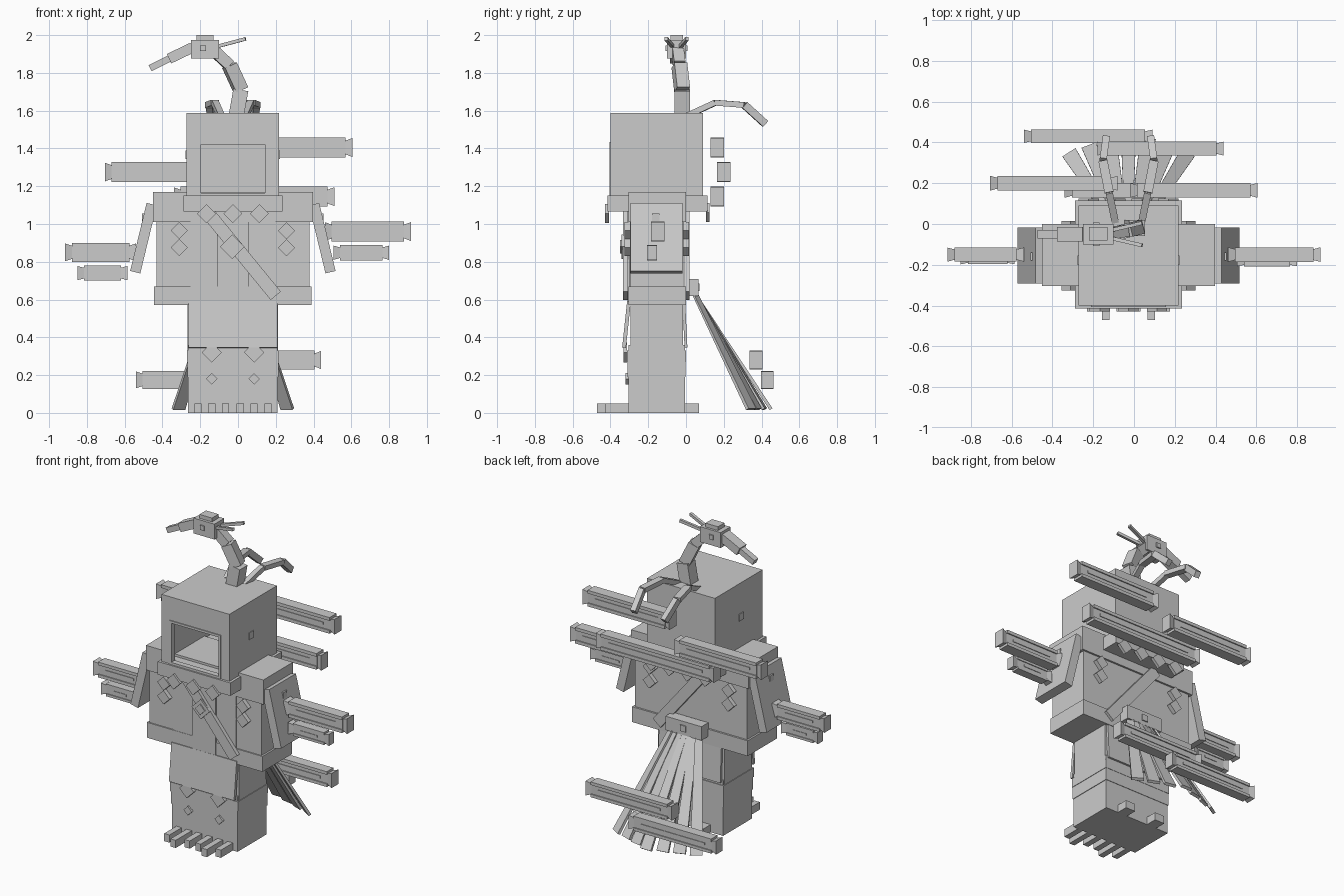
import bpy, bmesh
from mathutils import Vector, Matrix
from math import pi

if "Cube" in bpy.data.objects:
    bpy.data.objects.remove(bpy.data.objects["Cube"], do_unlink=True)

grey = bpy.data.materials.new("plain grey")
grey.use_nodes = True
COLOUR = (0.6, 0.6, 0.6, 1)
grey.diffuse_color = COLOUR
grey.node_tree.nodes["Principled BSDF"].inputs["Base Color"].default_value = COLOUR
CX = -0.027  # middle of the body
SIDES = ((-1, "right"), (1, "left"))


def block(name, size, matrix, taper=1.0):
    """A box with the given size; taper scales its local +Z end."""
    bm = bmesh.new()
    bmesh.ops.create_cube(bm, size=1)
    for v in bm.verts:
        k = taper if v.co.z > 0 else 1
        v.co = matrix @ Vector((v.co.x * size[0] * k, v.co.y * size[1] * k, v.co.z * size[2]))
    mesh = bpy.data.meshes.new(name)
    bm.to_mesh(mesh)
    bm.free()
    mesh.materials.append(grey)
    ob = bpy.data.objects.new(name, mesh)
    bpy.context.collection.objects.link(ob)
    return ob


def box(name, x, y, z):
    spans = (x, y, z)
    mid = Vector([(a + b) / 2 for a, b in spans])
    return block(name, [abs(b - a) for a, b in spans], Matrix.Translation(mid))


def wide(name, half, y, z):
    """Box centred on the body."""
    return box(name, (CX - half, CX + half), y, z)


def beam(name, p, q, across, thick, taper=1.0):
    """Box running from p to q."""
    p, q = Vector(p), Vector(q)
    d = q - p
    turn = d.to_track_quat('Z', 'Y').to_matrix().to_4x4()
    return block(name, (across, thick, d.length), Matrix.Translation((p + q) / 2) @ turn, taper)


def chain(name, points, across, thick):
    for i, (p, q) in enumerate(zip(points, points[1:])):
        beam(f"{name}_{i + 1}", p, q, across[i], thick[i])


def diamond(name, x, y, z, half, depth=0.03):
    m = Matrix.Translation((x, y, z)) @ Matrix.Rotation(pi / 4, 4, 'Y')
    return block(name, (half * 1.414, depth, half * 1.414), m)


def scroll(name, x0, x1, y, z, h):
    """Grooved bar along x with a flared cap on each end."""
    w = h * 0.68
    a, b = x0 + 0.035, x1 - 0.035
    box(name + "_core", (a, b), (y - w * 0.4, y + w * 0.4), (z - h / 2, z + h / 2))
    for s in (-1, 1):
        zc = z + s * h * 0.4
        box(name + "_flange", (a, b), (y - w / 2, y + w / 2), (zc - h * 0.1, zc + h * 0.1))
    box(name + "_rib", (a + 0.05, b - 0.05), (y - w * 0.46, y + w * 0.46),
        (z - h * 0.08, z + h * 0.08))
    for end, inner in ((x0, a), (x1, b)):
        beam(name + "_cap", (inner, y, z), (end, y, z), w * 0.75, h * 0.7, 1.35)


# legs, bands and feet
wide("lower_legs", 0.237, (-0.305, -0.005), (0, 0.36))
wide("leg_band_low", 0.241, (-0.309, -0.002), (0.19, 0.27))
wide("leg_band_high", 0.244, (-0.312, 0), (0.27, 0.33))
wide("upper_legs", 0.24, (-0.295, -0.015), (0.29, 0.6))
for s, side in SIDES:
    foot = CX + s * 0.112
    for i, tip in ((-1, -0.43), (0, -0.47), (1, -0.43)):
        x = foot + i * 0.073
        box(side + "_toe", (x - 0.019, x + 0.019), (tip, -0.29), (0, 0.05))
    box(side + "_heel", (foot - 0.035, foot + 0.035), (-0.02, 0.07), (0, 0.05))
    diamond(side + "_shin_diamond", foot, -0.31, 0.18, 0.03, 0.02)
    diamond(side + "_flap_diamond", foot, -0.322, 0.32, 0.053, 0.02)

# skirt flaps
beam("front_flap", (CX, -0.302, 0.59), (CX, -0.328, 0.345), 0.47, 0.02)
beam("back_flap", (CX, -0.012, 0.59), (CX, 0.0, 0.345), 0.45, 0.015)

# torso
wide("torso", 0.405, (-0.297, -0.012), (0.6, 1.1))
wide("hem", 0.417, (-0.305, 0.0), (0.57, 0.67))
wide("shoulders", 0.423, (-0.305, 0.0), (1.01, 1.17))
wide("front_strip", 0.083, (-0.311, -0.29), (0.585, 1.08))
for s, side in SIDES:
    xs = sorted((CX + s * 0.083, CX + s * 0.225))
    box(side + "_front_panel", xs, (-0.303, -0.29), (0.67, 1.08))
    for z in (0.965, 0.875):
        diamond(side + "_chest_diamond", CX + s * 0.284, -0.31, z, 0.045)
        diamond(side + "_back_diamond", CX + s * 0.284, 0.0, z, 0.045)

# sash across the chest and back
for y, name in ((-0.32, "front_sash"), (0.005, "back_sash")):
    beam(name, (-0.16, y, 1.06), (0.2, y, 0.62), 0.025, 0.07)
diamond("sash_brooch", -0.03, -0.33, 0.88, 0.065, 0.025)
diamond("sash_gem", -0.03, -0.34, 0.88, 0.035, 0.02)

# arms hanging outwards
for s, side in SIDES:
    beam(side + "_arm_panel", (CX + s * 0.43, -0.155, 1.105), (CX + s * 0.517, -0.155, 0.745),
         0.275, 0.055)
    x = CX + s * 0.455
    box(side + "_arm_stud", (x - 0.025, x + 0.025), (-0.18, -0.14), (1.01, 1.055))

# collar with hanging diamonds
wide("collar", 0.262, (-0.415, 0.115), (1.065, 1.15))
for i in (-1, 0, 1):
    diamond("collar_front_diamond", CX + i * 0.14, -0.418, 1.055, 0.05, 0.02)
for i in (-1.5, -0.5, 0.5, 1.5):
    diamond("collar_back_diamond", CX + i * 0.13, 0.115, 1.06, 0.05, 0.02)

# hollow head with a framed opening
wide("head_floor", 0.245, (-0.4, 0.09), (1.13, 1.155))
wide("head_top", 0.245, (-0.4, 0.09), (1.555, 1.587))
wide("head_back", 0.245, (0.06, 0.09), (1.14, 1.58))
wide("head_brow", 0.245, (-0.4, -0.37), (1.43, 1.58))
wide("frame_top", 0.18, (-0.406, -0.37), (1.42, 1.435))
wide("frame_bottom", 0.18, (-0.406, -0.37), (1.15, 1.165))
for s, side in SIDES:
    def span(a, b):
        return sorted((CX + s * a, CX + s * b))
    box(side + "_head_wall", span(0.215, 0.245), (-0.4, 0.09), (1.14, 1.58))
    box(side + "_cheek", span(0.18, 0.24), (-0.4, -0.37), (1.14, 1.44))
    box(side + "_frame", span(0.17, 0.185), (-0.406, -0.37), (1.15, 1.435))
    box(side + "_head_stud", span(0.24, 0.25), (-0.2, -0.155), (1.345, 1.39))

# bird neck, head, beak and crest
chain("neck", [(-0.01, -0.02, 1.57), (0.015, -0.02, 1.71), (-0.045, -0.035, 1.84),
               (-0.13, -0.045, 1.92)], (0.08, 0.07, 0.06), (0.08, 0.07, 0.06))
box("bird_head", (-0.25, -0.1), (-0.1, 0.0), (1.875, 1.975))
box("bird_cap", (-0.22, -0.13), (-0.082, -0.015), (1.97, 2.0))
chain("beak", [(-0.24, -0.05, 1.935), (-0.365, -0.05, 1.875), (-0.465, -0.05, 1.825)],
      (0.07, 0.04), (0.055, 0.035))
for s, side in SIDES:
    y = -0.05 + s * 0.05
    box(side + "_bird_eye", (-0.2, -0.17), (y - 0.008, y + 0.008), (1.915, 1.945))
    beam(side + "_crest", (-0.11, -0.05 + s * 0.02, 1.94), (0.04, -0.05 + s * 0.055, 1.98),
         0.018, 0.018)

# curled plumes behind the neck
for s, side in SIDES:
    chain(side + "_plume", [(CX + s * 0.065, 0.01, 1.575), (CX + s * 0.095, 0.155, 1.642),
                            (CX + s * 0.125, 0.31, 1.63), (CX + s * 0.11, 0.42, 1.53)],
          (0.035, 0.045, 0.035), (0.03, 0.03, 0.04))

# fan tail
wide("tail_base", 0.13, (-0.005, 0.065), (0.62, 0.71))
box("tail_stud", (CX - 0.02, CX + 0.02), (0.05, 0.072), (0.645, 0.685))
for i in range(-3, 4):
    beam("tail_feather", (CX + i * 0.03, 0.035, 0.655),
         (CX + i * 0.096, 0.45 - 0.035 * abs(i), 0.02), 0.042, 0.01, 1.8)

# floating scrolls
for name, x0, x1, y, z, h in (
        ("top_scroll", -0.02, 0.605, 0.165, 1.405, 0.105),
        ("middle_scroll", -0.705, -0.08, 0.2, 1.275, 0.105),
        ("long_scroll", -0.34, 0.51, 0.165, 1.145, 0.105),
        ("tail_scroll", -0.18, 0.44, 0.37, 0.28, 0.1),
        ("low_scroll", -0.54, 0.09, 0.43, 0.175, 0.095),
        ("right_scroll", -0.915, -0.54, -0.15, 0.85, 0.1),
        ("right_small_scroll", -0.85, -0.585, -0.17, 0.74, 0.08),
        ("left_scroll", 0.46, 0.915, -0.15, 0.96, 0.105),
        ("left_small_scroll", 0.505, 0.8, -0.18, 0.848, 0.08)):
    scroll(name, x0, x1, y, z, h)
